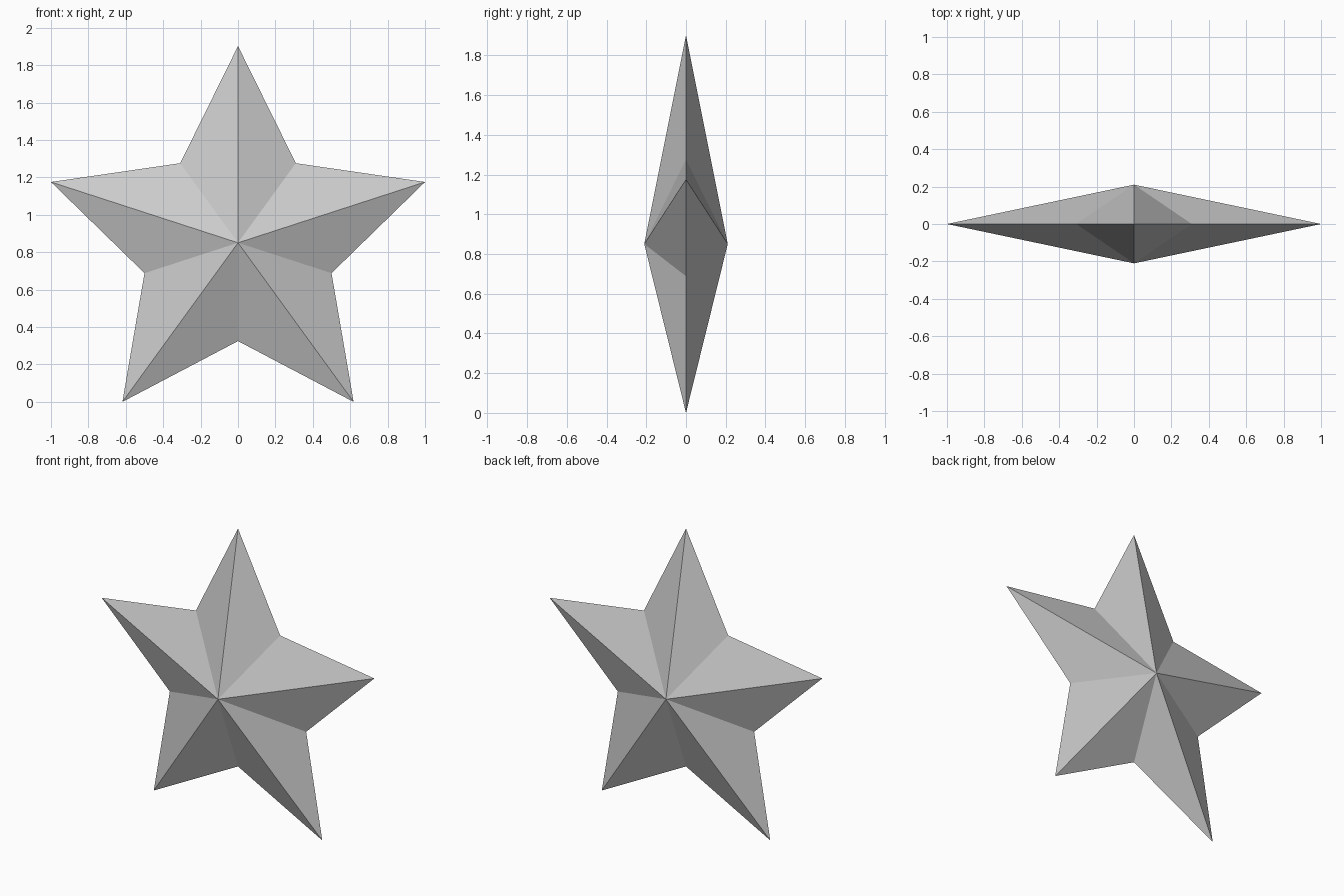
import bpy, bmesh
from math import sin, cos, pi

if "Cube" in bpy.data.objects:
    bpy.data.objects.remove(bpy.data.objects["Cube"])

R = 1 / cos(pi / 10)      # tip radius, gives a width of 2
INNER = R / 2             # valley radius
DEPTH = R / 5             # height of each centre peak
CZ = R * cos(pi / 5)      # centre height, lower tips rest on z = 0

bm = bmesh.new()

# Star outline, alternating tips and valleys
rim = []
for i in range(10):
    r = INNER if i % 2 else R
    a = i * pi / 5
    rim.append(bm.verts.new((r * sin(a), 0, CZ + r * cos(a))))

# Front and back peaks joined to the outline
for y in (-DEPTH, DEPTH):
    peak = bm.verts.new((0, y, CZ))
    for i in range(10):
        bm.faces.new((peak, rim[i], rim[(i + 1) % 10]))

bmesh.ops.recalc_face_normals(bm, faces=bm.faces[:])
mesh = bpy.data.meshes.new("star")
bm.to_mesh(mesh)
bm.free()
bpy.context.collection.objects.link(bpy.data.objects.new("star", mesh))
